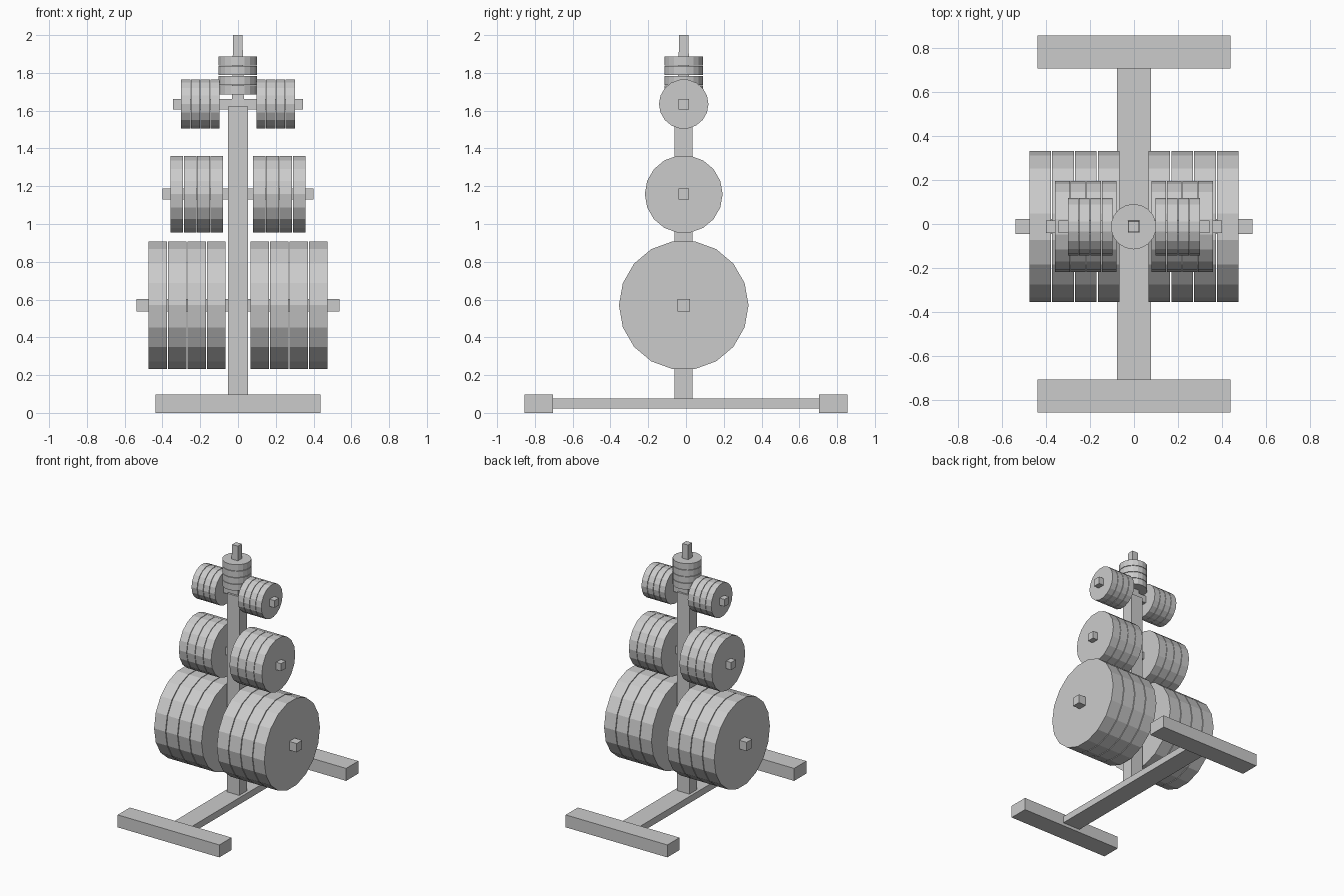
import bpy, bmesh
from math import radians
from mathutils import Matrix

if "Cube" in bpy.data.objects:
    bpy.data.objects.remove(bpy.data.objects["Cube"])

CY = -0.012   # rack centre line in y


def finish(bm, name):
    bmesh.ops.recalc_face_normals(bm, faces=bm.faces)
    me = bpy.data.meshes.new(name)
    bm.to_mesh(me)
    bm.free()
    ob = bpy.data.objects.new(name, me)
    bpy.context.collection.objects.link(ob)
    return ob


def box(name, x0, x1, y0, y1, z0, z1, taper=1.0):
    bm = bmesh.new()
    bmesh.ops.create_cube(bm, size=1)
    for v in bm.verts:
        k = taper if v.co.z > 0 else 1.0
        v.co.x = (x0 + x1) / 2 + v.co.x * k * (x1 - x0)
        v.co.y = (y0 + y1) / 2 + v.co.y * k * (y1 - y0)
        v.co.z = (z0 + z1) / 2 + v.co.z * (z1 - z0)
    return finish(bm, name)


def plate(name, radius, width, centre, upright=False):
    bm = bmesh.new()
    bmesh.ops.create_cone(bm, cap_ends=True, segments=18, radius1=radius,
                          radius2=radius, depth=width)
    # put corners at +/-y with flats at top and bottom
    bmesh.ops.rotate(bm, verts=bm.verts, matrix=Matrix.Rotation(radians(90), 3, 'Z'))
    xs = max(v.co.y for v in bm.verts)
    if xs < radius * 0.995:
        bmesh.ops.rotate(bm, verts=bm.verts, matrix=Matrix.Rotation(radians(10), 3, 'Z'))
    if not upright:
        bmesh.ops.rotate(bm, verts=bm.verts, matrix=Matrix.Rotation(radians(90), 3, 'Y'))
    bmesh.ops.translate(bm, verts=bm.verts, vec=centre)
    return finish(bm, name)


# Base: two feet joined by a beam
box("front_foot", -0.438, 0.438, -0.855, -0.705, 0, 0.097)
box("back_foot", -0.438, 0.438, 0.705, 0.855, 0, 0.097)
box("base_beam", -0.076, 0.076, -0.71, 0.71, 0.024, 0.076)

# Upright post
box("post", -0.053, 0.053, CY - 0.048, CY + 0.046, 0.05, 1.622)

# Three tiers: name, height, radius, inner x, plate width, pitch, rod half-length, rod half-size
tiers = [
    ("large", 0.570, 0.343, 0.066, 0.098, 0.1035, 0.538, 0.034),
    ("medium", 1.158, 0.206, 0.079, 0.067, 0.0705, 0.400, 0.029),
    ("small", 1.635, 0.131, 0.098, 0.048, 0.0515, 0.343, 0.028),
]
for name, z, r, inner, w, pitch, half, s in tiers:
    box(name + "_rod", -half, half, CY - s, CY + s, z - s, z + s)
    for side, label in ((-1, "left"), (1, "right")):
        for i in range(4):
            x = side * (inner + w / 2 + i * pitch)
            plate(f"{name}_plate_{label}_{i + 1}", r, w, (x, CY, z))

# Top peg with stacked plates
box("top_peg", -0.034, 0.032, CY - 0.033, CY + 0.033, 1.61, 2.0, taper=0.74)
for i in range(4):
    plate(f"top_plate_{i + 1}", 0.103, 0.048, (-0.002, CY, 1.709 + i * 0.0515), upright=True)
